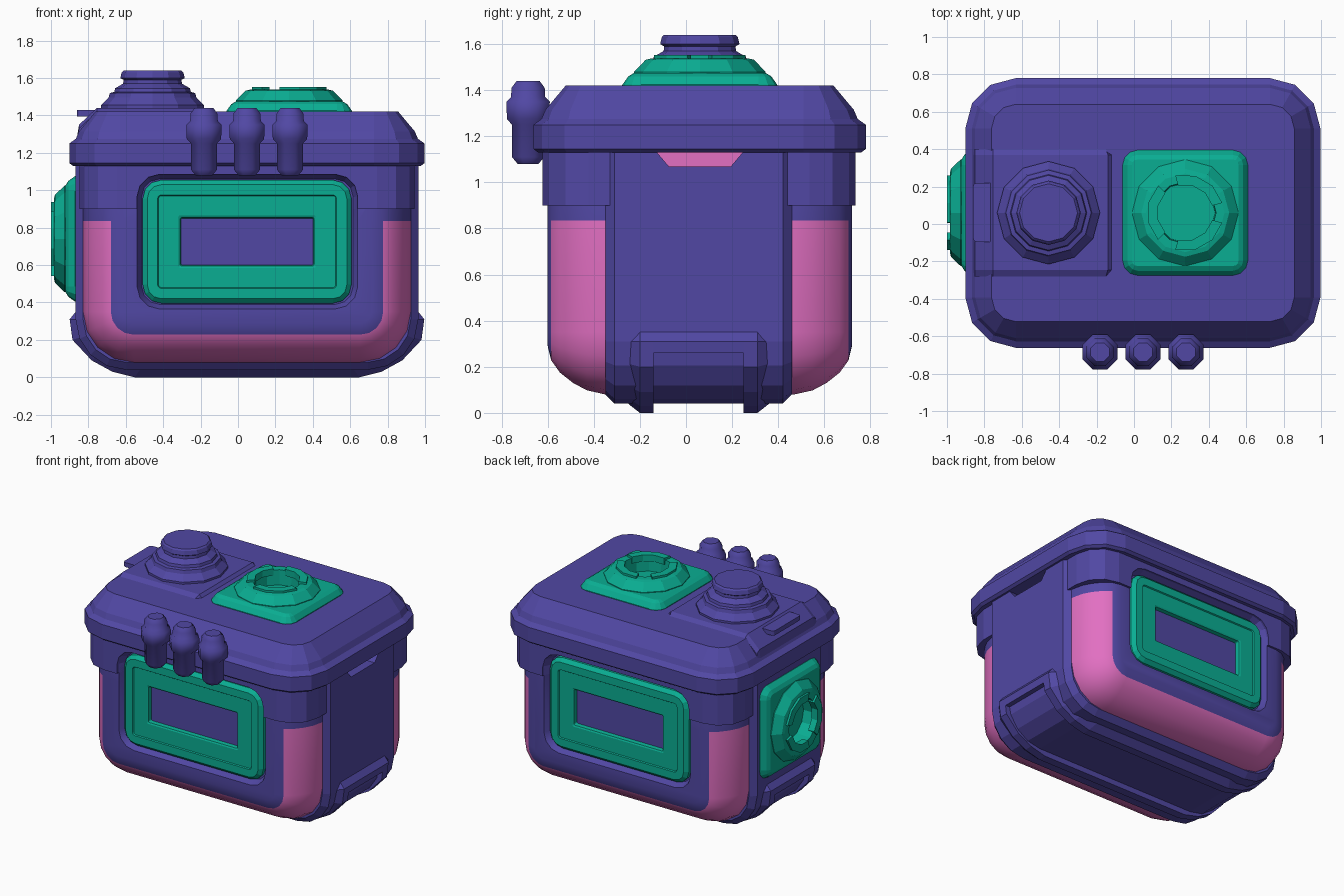
import bpy, bmesh, math

cube = bpy.data.objects.get("Cube")
if cube:
    bpy.data.objects.remove(cube, do_unlink=True)


def material(name, rgb):
    m = bpy.data.materials.new(name)
    m.use_nodes = True
    m.diffuse_color = (*rgb, 1)
    m.node_tree.nodes["Principled BSDF"].inputs["Base Color"].default_value = (*rgb, 1)
    return m


PURPLE = material("purple", (0.082, 0.064, 0.37))
PINK = material("pink", (0.76, 0.16, 0.54))
GREEN = material("green", (0.003, 0.42, 0.29))
CX, CY = 0.048, 0.06  # middle of the case


def rrect(u0, u1, v0, v1, low, high=None, off=0, n=3):
    """Rounded rectangle; low and high are the corner radii, off insets it."""
    high = low if high is None else high
    u0, u1, v0, v1 = u0 + off, u1 - off, v0 + off, v1 - off
    pts = []
    for k, (u, v, r) in enumerate([(u1, v1, high), (u0, v1, high), (u0, v0, low), (u1, v0, low)]):
        r = max(r - off, 0.01)
        su, sv = (1 if u == u1 else -1), (1 if v == v1 else -1)
        for i in range(n + 1):
            a = math.pi / 2 * (k + i / n)
            pts.append((u - su * r + r * math.cos(a), v - sv * r + r * math.sin(a)))
    return pts


def circle(cu, cv, r, n=12):
    return [(cu + r * math.sin(math.tau * i / n), cv + r * math.cos(math.tau * i / n)) for i in range(n)]


def activate(ob):
    bpy.ops.object.select_all(action="DESELECT")
    ob.select_set(True)
    bpy.context.view_layer.objects.active = ob


def smooth(ob, degrees):
    activate(ob)
    bpy.ops.object.shade_smooth_by_angle(angle=math.radians(degrees))


def loft(name, rings, axis, mats):
    """Skin closed outlines [(points, depth)] along an axis and cap both ends."""
    place = {"z": lambda u, v, d: (u, v, d),
             "y": lambda u, v, d: (u, d, v),
             "x": lambda u, v, d: (d, u, v)}[axis]
    bm = bmesh.new()
    loops = [[bm.verts.new(place(u, v, d)) for u, v in pts] for pts, d in rings]
    for a, b in zip(loops, loops[1:]):
        for i in range(len(a)):
            j = (i + 1) % len(a)
            bm.faces.new((a[i], a[j], b[j], b[i]))
    bm.faces.new(loops[0])
    bm.faces.new(loops[-1])
    bmesh.ops.recalc_face_normals(bm, faces=bm.faces[:])
    mesh = bpy.data.meshes.new(name)
    bm.to_mesh(mesh)
    bm.free()
    ob = bpy.data.objects.new(name, mesh)
    bpy.context.collection.objects.link(ob)
    for m in mats:
        mesh.materials.append(m)
    return ob


def cut(cutter, *targets):
    """Subtract the cutter from each target, then remove it."""
    cutter.hide_render = True
    for ob in targets:
        activate(ob)
        mod = ob.modifiers.new("cut", "BOOLEAN")
        mod.operation, mod.object, mod.solver = "DIFFERENCE", cutter, "EXACT"
        bpy.ops.object.modifier_apply(modifier=mod.name)
    bpy.data.objects.remove(cutter, do_unlink=True)


# Middle band running round the sides and the bottom
band = loft("middle_band", [(rrect(-0.868, 0.964, 0.04, 1.16, 0.27, 0.02, o, 4), y) for o, y in
                            [(0.04, -0.35), (0, -0.31), (0, 0.42), (0.04, 0.46)]], "y", [PURPLE])

# Corner collar under the lid
collar = loft("collar", [(rrect(-0.848, 0.944, -0.622, 0.735, 0.2), z) for z in (0.9, 1.16)], "z", [PURPLE])

# Latch slot under the lid, pink inside
slot = [(-0.075, 1.07), (0.195, 1.07), (0.25, 1.135), (-0.13, 1.135)]
cut(loft("slot_cutter", [(slot, x) for x in (0.83, 1.1)], "x", [PURPLE]), band, collar)
loft("slot_back", [(slot, x) for x in (0.828, 0.834)], "x", [PINK])

# Front and back: shell, recess and framed window, built outwards from the middle
for side, s in (("front", -1), ("back", 1)):
    def depth(d, s=s):
        return CY + s * d
    profile = [(0, 0.3), (0, 0.41), (0.018, 0.49), (0.05, 0.55), (0.095, 0.607), (0.148, 0.645), (0.21, 0.66)]
    shell = loft(side + "_shell", [(rrect(-0.828, 0.924, 0.08, 1.16, 0.27, 0.16, o, 4), depth(d))
                                   for o, d in profile], "y", [PURPLE, PINK])
    # Pink bumper: the rounded rim below the collar
    bm = bmesh.new()
    bm.from_mesh(shell.data)
    bmesh.ops.bisect_plane(bm, geom=bm.verts[:] + bm.edges[:] + bm.faces[:],
                           plane_co=(0, 0, 0.835), plane_no=(0, 0, 1))
    for f in bm.faces:
        c = f.calc_center_median()
        f.material_index = int(c.z < 0.835 and abs(c.y - CY) < 0.645)
    bm.to_mesh(shell.data)
    bm.free()
    recess = [(0.025, 0.61), (0, 0.66), (0, 0.8)]
    cut(loft(side + "_cutter", [(rrect(-0.54, 0.64, 0.365, 1.085, 0.12, None, o), depth(d))
                                for o, d in recess], "y", [PURPLE]), shell, collar)
    smooth(shell, 35)

    frame = [(0, 0.6), (0, 0.635), (0.025, 0.66), (0.08, 0.66), (0.085, 0.652),
             (0.19, 0.652), (0.2, 0.647), (0.205, 0.62)]
    window = loft(side + "_window_frame", [(rrect(-0.51, 0.607, 0.395, 1.055, 0.1, None, o), depth(d))
                                           for o, d in frame], "y", [GREEN, PURPLE])
    window.data.polygons[-1].material_index = 1

# Lid
loft("lid", [(rrect(-0.902, 0.997, -0.662, 0.78, 0.27, None, o), z) for o, z in
             [(0.02, 1.13), (0, 1.145), (0, 1.25), (0.035, 1.275), (0.052, 1.315), (0.14, 1.42)]],
     "z", [PURPLE])


# Sockets: square base, stepped ring with a deep bore, and raised lugs
def socket(name, axis, cu, cv, base, s):
    def at(h):
        return base + s * h
    plinth = loft(name + "_base", [(rrect(cu - 0.335, cu + 0.335, cv - 0.335, cv + 0.335, 0.08, None, o), at(h))
                                   for o, h in [(0, -0.06), (0, 0.005), (0.025, 0.04), (0.05, 0.055)]],
                  axis, [GREEN])
    cut(loft(name + "_cutter", [(circle(cu, cv, 0.18), at(h)) for h in (0.003, 0.2)], axis, [GREEN]), plinth)
    ring = [(0.285, 0.001), (0.285, 0.06), (0.235, 0.112), (0.21, 0.118), (0.165, 0.118), (0.16, 0.01)]
    loft(name + "_ring", [(circle(cu, cv, r), at(h)) for r, h in ring], axis, [GREEN])
    for k in range(3):
        angles = [math.tau * (k / 3 + i / 12) + 0.26 for i in range(4)]
        arc = [(cu + 0.205 * math.cos(a), cv + 0.205 * math.sin(a)) for a in angles]
        arc += [(cu + 0.15 * math.cos(a), cv + 0.15 * math.sin(a)) for a in reversed(angles)]
        loft(f"{name}_lug_{k + 1}", [(arc, at(h)) for h in (0.085, 0.133)], axis, [GREEN])


socket("top_socket", "z", 0.274, CY, 1.42, 1)
socket("side_socket", "x", CY, 0.74, -0.867, -1)

# Knob plate folded over the lid edge, its tab and the stepped knob
plate = [(-0.86, 1.29), (-0.85, 1.35), (-0.755, 1.44), (-0.14, 1.44), (-0.12, 1.42), (-0.12, 1.4), (-0.7, 1.29)]
inner = [(min(u, -0.15), v - 0.02) for u, v in plate]
loft("knob_plate", [(inner, -0.28), (plate, -0.245), (plate, 0.37), (inner, 0.4)], "y", [PURPLE])
loft("knob_plate_tab", [(rrect(-0.86, -0.75, -0.095, 0.22, 0.02), z) for z in (1.395, 1.428)], "z", [PURPLE])
knob = [(0.275, 1.43), (0.275, 1.455), (0.235, 1.495), (0.228, 1.52), (0.205, 1.525), (0.2, 1.545),
        (0.157, 1.57), (0.155, 1.59), (0.172, 1.6), (0.165, 1.63), (0.155, 1.64)]
loft("knob", [(circle(-0.457, CY, r), z) for r, z in knob], "z", [PURPLE])

# Three capped tubes at the front of the lid
tube = [(0.045, 1.08), (0.07, 1.11), (0.07, 1.25), (0.092, 1.275), (0.094, 1.35), (0.074, 1.37),
        (0.072, 1.41), (0.05, 1.44)]
for i in range(3):
    x = -0.182 + 0.23 * i
    body = loft(f"tube_{i + 1}", [(rrect(x - r, x + r, -0.685 - r, -0.685 + r, 0.59 * r, None, 0, 1), z)
                                  for r, z in tube], "z", [PURPLE])
    smooth(body, 50)

# Skids wrapped under the bottom, joined by a bar at each side
half = [(0.9, 0.37), (0.948, 0.31), (0.933, 0.2), (0.83, 0.09), (0.72, 0.03), (0.6, 0)]
outline = [(CX + u, v) for u, v in half] + [(CX - u, v) for u, v in reversed(half)]
inset = [(CX + (u - CX) * 0.955, 0.3 + (v - 0.3) * 0.87) for u, v in outline]
for name, s in (("front_skid", -1), ("back_skid", 1)):
    loft(name, [(inset, CY - 0.005 + s * 0.305), (outline, CY - 0.005 + s * 0.255),
                (outline, CY - 0.005 + s * 0.195)], "y", [PURPLE])
for name, s in (("left_skid_bar", 1), ("right_skid_bar", -1)):
    bar = [(0.84, 0.26), (0.941, 0.26), (0.948, 0.31), (0.9, 0.37), (0.84, 0.37)]
    loft(name, [([(CX + s * u, v) for u, v in bar], y) for y in (-0.2, 0.31)], "y", [PURPLE])
